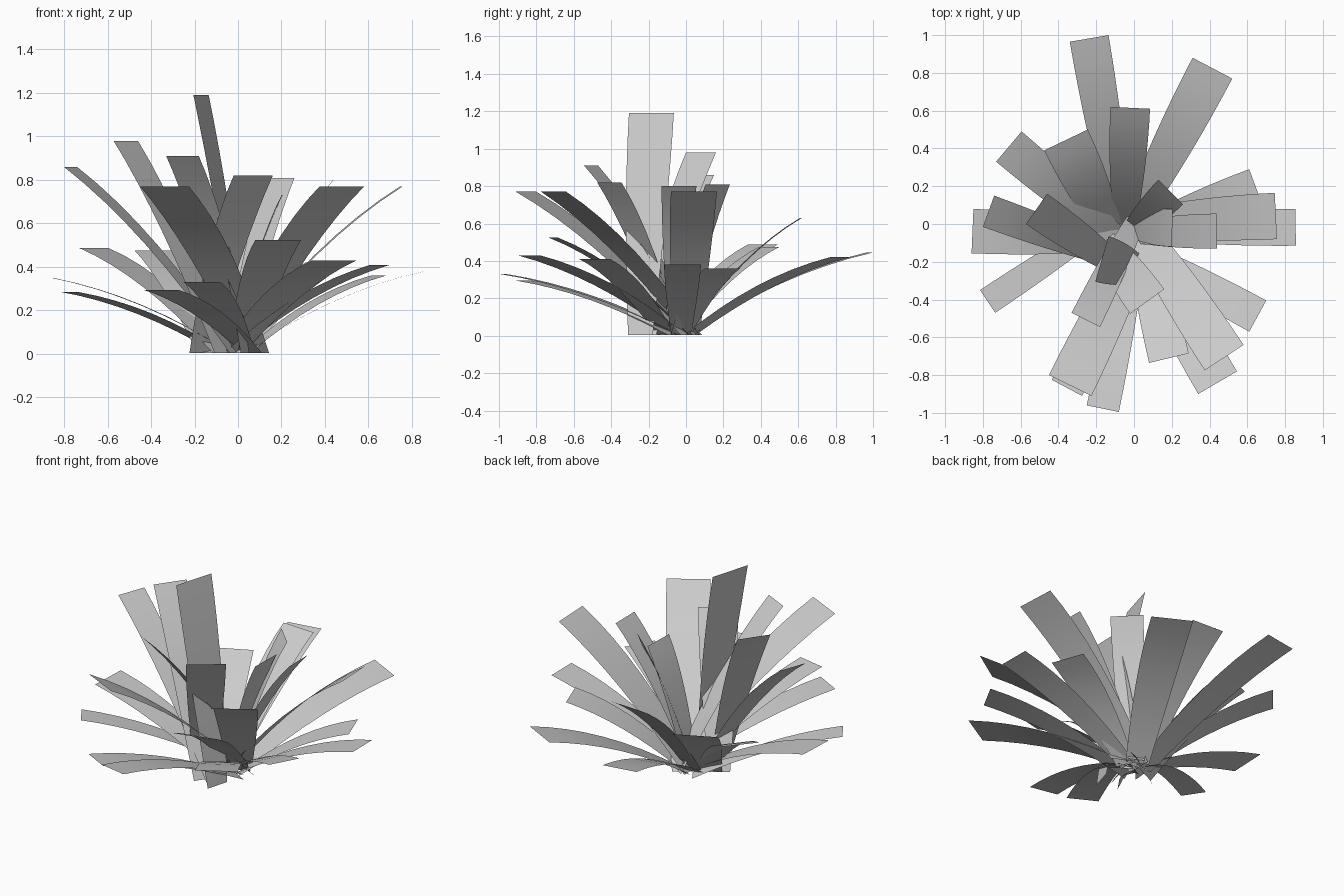
import bpy
from mathutils import Vector

SEGMENTS = 8

# One row per leaf: the two tip corners (x, y, x, y) and the tip height
LEAVES = [
    (-.34, .965, -.135, 1.0, .445),
    (.31, .88, .52, .77, .42),
    (-.125, .62, .085, .61, .63),
    (-.475, .39, -.245, .50, .475),
    (-.73, .33, -.595, .49, .487),
    (-.80, -.015, -.74, .15, .86),
    (-.572, 0, -.46, .16, .98),
    (-.86, -.155, -.85, .08, .35),
    (-.815, -.35, -.735, -.47, .285),
    (-.33, -.47, -.18, -.545, .91),
    (-.205, -.305, -.135, -.065, 1.19),
    (-.45, -.80, -.225, -.91, .77),
    (-.435, -.825, -.275, -.91, .295),
    (-.25, -.96, -.08, -.995, .33),
    (-.02, -.475, .16, -.345, .82),
    (.08, -.735, .29, -.685, .525),
    (.375, -.775, .58, -.64, .77),
    (.34, -.90, .545, -.78, .43),
    (.61, -.57, .70, -.405, .41),
    (.61, .29, .68, .10, .36),
    (.745, .165, .757, -.08, .77),
    (.855, .08, .857, -.115, .38),
    (.438, .055, .44, -.13, .80),
    (.13, .235, .26, .105, .81),
    (.205, .08, .20, -.12, .73),
]


def add_leaf(index, x1, y1, x2, y2, height):
    a, b = Vector((x1, y1)), Vector((x2, y2))
    tip, edge = (a + b) / 2, b - a
    out = Vector((-edge.y, edge.x)).normalized()
    if out.dot(tip) < 0:
        out.negate()
    # tall leaves root past the middle, low leaves a little outside it and droop more
    root = .08 - .15 * height
    reach = out.dot(tip) - root
    bend = 1.68 - .42 * height
    verts, faces = [], []
    for i in range(SEGMENTS + 1):
        t = i / SEGMENTS
        z = .005 + (height - .005) * (bend * t - (bend - 1) * t * t)
        half = .5 * (1 - .45 * (1 - t) ** 2)      # narrows towards the base
        for side in (-half, half):
            p = tip + edge * side - out * reach * (1 - t)
            verts.append((p.x, p.y, z))
        if i:
            k = 2 * i
            faces.append((k - 2, k - 1, k + 1, k))
    # make every leaf's face normal point upwards
    if edge.x * out.y - edge.y * out.x < 0:
        faces = [f[::-1] for f in faces]
    mesh = bpy.data.meshes.new("leaf")
    mesh.from_pydata(verts, [], faces)
    for poly in mesh.polygons:
        poly.use_smooth = True
    obj = bpy.data.objects.new(f"leaf_{index:02d}", mesh)
    bpy.context.collection.objects.link(obj)


# Rosette of arching strap leaves
for n, leaf in enumerate(LEAVES, 1):
    add_leaf(n, *leaf)
